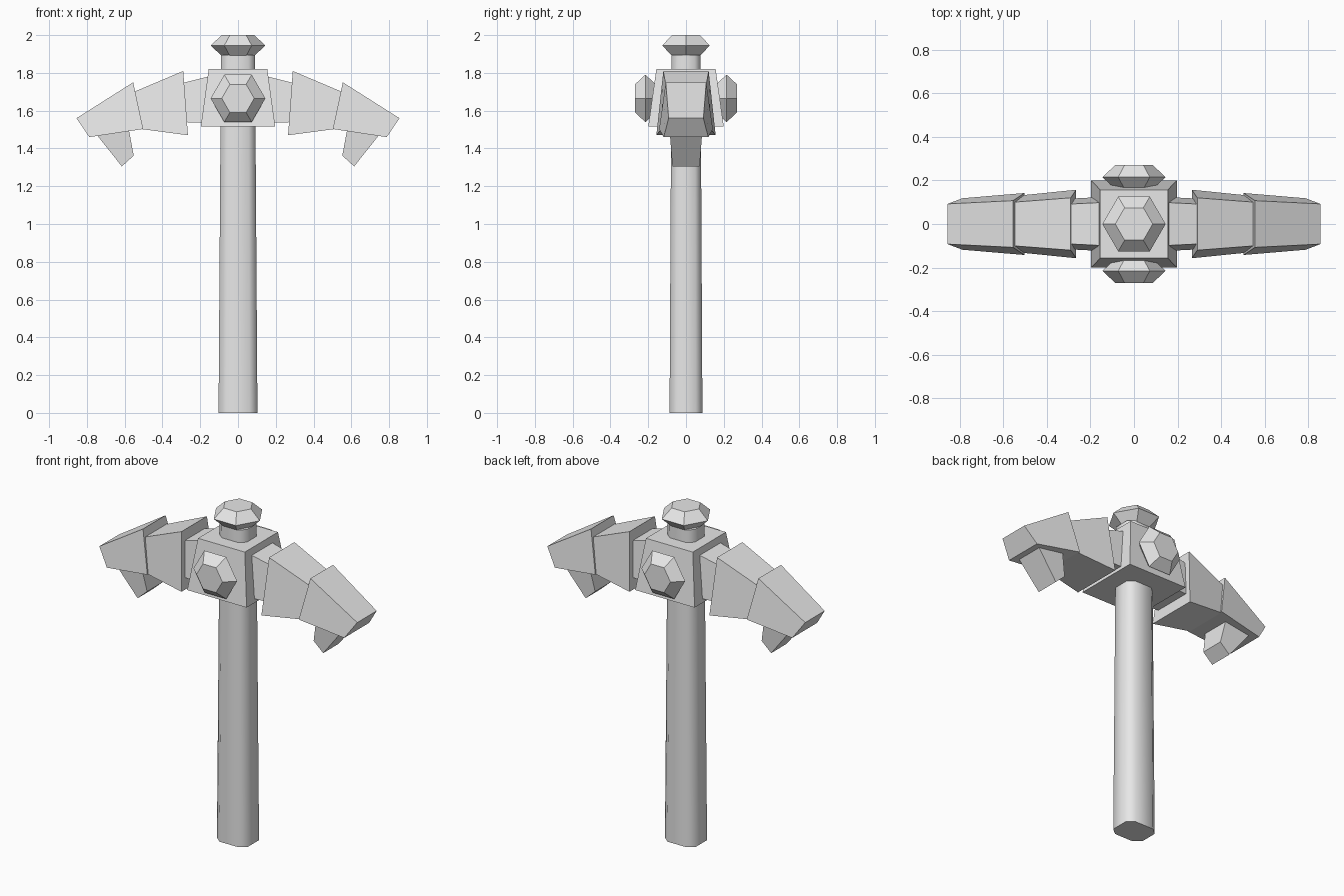
import bpy
import bmesh
from math import cos, sin, pi, radians
from mathutils import Matrix

cube = bpy.data.objects.get("Cube")
if cube:
    bpy.data.objects.remove(cube, do_unlink=True)

grey = bpy.data.materials.new("light grey")
grey.use_nodes = True
grey.diffuse_color = (0.8, 0.8, 0.8, 1)
grey.node_tree.nodes["Principled BSDF"].inputs["Base Color"].default_value = (0.8, 0.8, 0.8, 1)


def loft(name, rings, matrix=None):
    """Solid made by joining rings of points, closed at both ends."""
    bm = bmesh.new()
    loops = [[bm.verts.new(p) for p in ring] for ring in rings]
    n = len(loops[0])
    for a, b in zip(loops, loops[1:]):
        for i in range(n):
            j = (i + 1) % n
            bm.faces.new((a[i], a[j], b[j], b[i]))
    bm.faces.new(loops[0])
    bm.faces.new(loops[-1])
    if matrix:
        bm.transform(matrix)
    bmesh.ops.recalc_face_normals(bm, faces=bm.faces)
    mesh = bpy.data.meshes.new(name)
    bm.to_mesh(mesh)
    bm.free()
    mesh.materials.append(grey)
    obj = bpy.data.objects.new(name, mesh)
    bpy.context.collection.objects.link(obj)
    return obj


def rectangle(x, y, z):
    return [(-x, -y, z), (x, -y, z), (x, y, z), (-x, y, z)]


def oval(x, y, z):
    """Rectangle with clipped corners."""
    a, b = x * 0.6, y * 0.6
    return [(x, -b, z), (x, b, z), (a, y, z), (-a, y, z),
            (-x, b, z), (-x, -b, z), (-a, -y, z), (a, -y, z)]


def gem(name, matrix):
    """Six-sided stud with its widest ring in the middle."""
    rings = [[(r * cos(i * pi / 3), r * sin(i * pi / 3), z) for i in range(6)]
             for r, z in ((0.086, -0.055), (0.145, 0), (0.086, 0.055))]
    return loft(name, rings, matrix)


def arm_block(name, profile):
    """Four (x, z, half depth) corners, mirrored to both arms."""
    obj = loft(name, [[(x, s * h, z) for x, z, h in profile] for s in (-1, 1)])
    obj.modifiers.new("Mirror", 'MIRROR').use_mirror_merge = False
    return obj


# Handle, running up through the head to the neck
handle = loft("handle", [oval(0.103, 0.087, 0), oval(0.09, 0.077, 1.895)])
bpy.ops.object.select_all(action='DESELECT')
handle.select_set(True)
bpy.context.view_layer.objects.active = handle
bpy.ops.object.shade_smooth_by_angle(angle=radians(60))

# Tapered central block
loft("head_block", [rectangle(0.197, 0.2, 1.515), rectangle(0.155, 0.157, 1.82)])

# Studs on the top, front and back
gem("top_stud", Matrix.Translation((0, 0, 1.945)))
for name, side in (("front_stud", -1), ("back_stud", 1)):
    gem(name, Matrix.Translation((0, side * 0.215, 1.665)) @ Matrix.Rotation(pi / 2, 4, 'X'))

# Overlapping arm pieces, from the block outwards
arm_block("arm_connectors", [(0.12, 1.79, 0.1), (0.32, 1.74, 0.09),
                             (0.32, 1.54, 0.115), (0.12, 1.535, 0.125)])
arm_block("inner_arm_segments", [(0.29, 1.81, 0.12), (0.55, 1.7, 0.1),
                                 (0.53, 1.505, 0.13), (0.265, 1.47, 0.157)])
arm_block("outer_arm_segments", [(0.555, 1.75, 0.107), (0.855, 1.56, 0.092),
                                 (0.787, 1.46, 0.118), (0.502, 1.503, 0.142)])
arm_block("tip_spikes", [(0.58, 1.51, 0.087), (0.77, 1.5, 0.087),
                         (0.615, 1.305, 0.072), (0.552, 1.362, 0.072)])
